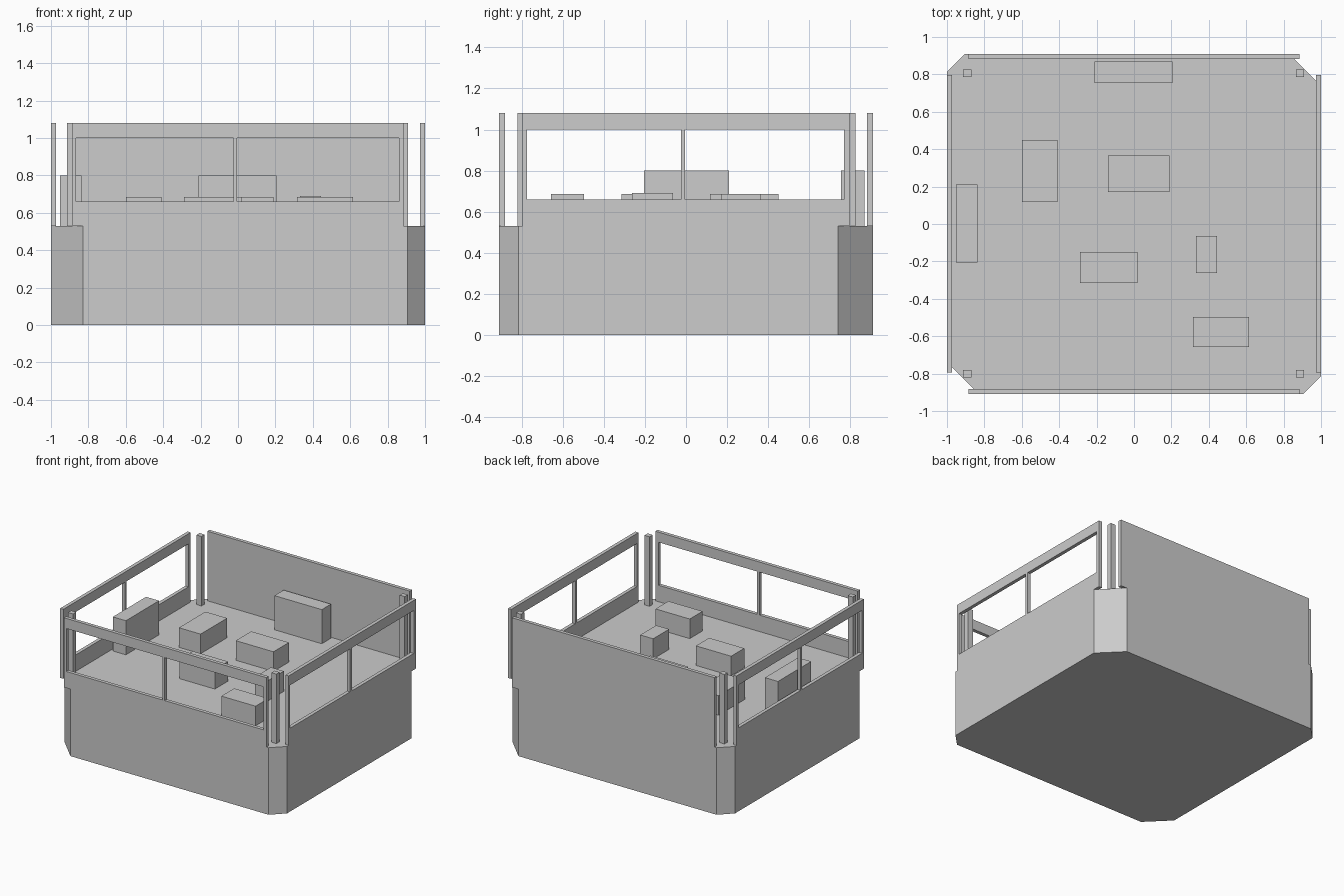
import bpy, bmesh
from math import pi

if "Cube" in bpy.data.objects:
    bpy.data.objects.remove(bpy.data.objects["Cube"])

grey = bpy.data.materials.new("light grey")
grey.use_nodes = True
grey.diffuse_color = (0.604, 0.604, 0.604, 1)
grey.node_tree.nodes["Principled BSDF"].inputs["Base Color"].default_value = grey.diffuse_color

FLOOR, TOP = 0.53, 1.08
SILL, HEADER = 0.66, 1.0
HALF_Y = 0.91


def add_object(name, mesh):
    mesh.materials.clear()
    mesh.materials.append(grey)
    obj = bpy.data.objects.new(name, mesh)
    bpy.context.collection.objects.link(obj)
    return obj


def prism(name, outline, z0, z1):
    """Extrude a flat outline from z0 up to z1."""
    bm = bmesh.new()
    face = bm.faces.new([bm.verts.new((x, y, z0)) for x, y in outline])
    up = bmesh.ops.extrude_face_region(bm, geom=[face])["geom"]
    verts = [v for v in up if isinstance(v, bmesh.types.BMVert)]
    bmesh.ops.translate(bm, verts=verts, vec=(0, 0, z1 - z0))
    bmesh.ops.recalc_face_normals(bm, faces=bm.faces)
    mesh = bpy.data.meshes.new(name)
    bm.to_mesh(mesh)
    bm.free()
    return add_object(name, mesh)


def rect(a0, a1, b0, b1):
    return [(a0, b0), (a1, b0), (a1, b1), (a0, b1)]


def wall(name, outline, holes, thickness, location, turn):
    """Upright panel with window openings, drawn along its length and height."""
    curve = bpy.data.curves.new(name, "CURVE")
    curve.dimensions = "2D"
    curve.fill_mode = "BOTH"
    curve.extrude = thickness / 2
    for loop in [outline] + holes:
        spline = curve.splines.new("POLY")
        spline.points.add(len(loop) - 1)
        for point, (u, v) in zip(spline.points, loop):
            point.co = (u, v, 0, 1)
        spline.use_cyclic_u = True
    helper = bpy.data.objects.new("helper", curve)
    bpy.context.collection.objects.link(helper)
    graph = bpy.context.evaluated_depsgraph_get()
    mesh = bpy.data.meshes.new_from_object(helper.evaluated_get(graph))
    bpy.data.objects.remove(helper)
    bm = bmesh.new()
    bm.from_mesh(mesh)
    bmesh.ops.remove_doubles(bm, verts=bm.verts, dist=0.0005)
    bmesh.ops.recalc_face_normals(bm, faces=bm.faces)
    for face in bm.faces:
        face.smooth = False
    bm.to_mesh(mesh)
    bm.free()
    obj = add_object(name, mesh)
    obj.location = location
    obj.rotation_euler = (pi / 2, 0, turn)


# Base block with two narrow and two wide corner cuts
base = []
for sx, sy, cut in ((-1, -1, 0.17), (1, -1, 0.095), (1, 1, 0.17), (-1, 1, 0.095)):
    pair = [(sx, sy * (HALF_Y - cut)), (sx * (1 - cut), sy * HALF_Y)]
    base += pair if sx * sy > 0 else pair[::-1]
prism("base", base, 0, FLOOR)

# Parapet walls: windowed front and sides, solid back
long_side = rect(-0.886, 0.886, FLOOR, TOP)
short_side = rect(-0.795, 0.797, FLOOR, TOP)
front_panes = [rect(-0.865, -0.025, SILL, HEADER), rect(-0.005, 0.86, SILL, HEADER)]
side_panes = [rect(-0.775, -0.025, SILL, HEADER), rect(-0.005, 0.77, SILL, HEADER)]
THICK = 0.028
wall("front_wall", long_side, front_panes, THICK, (0, -HALF_Y + THICK / 2, 0), 0)
wall("back_wall", long_side, [], THICK, (0, HALF_Y - THICK / 2, 0), 0)
for side, sx in (("left", 1), ("right", -1)):
    wall(side + "_wall", short_side, side_panes, THICK, (sx * (1 - THICK / 2), 0, 0), pi / 2)

# Corner posts
for side, x in (("left", 0.888), ("right", -0.892)):
    for end, y in (("front", -0.80), ("back", 0.805)):
        prism(f"{end}_{side}_post", rect(x - 0.022, x + 0.022, y - 0.02, y + 0.02), FLOOR, TOP)

# Tall cabinets against the walls and low boxes on the floor
boxes = {
    "back_cabinet": (-0.21, 0.205, 0.755, 0.87, 0.80),
    "right_cabinet": (-0.952, -0.838, -0.205, 0.21, 0.80),
    "right_box": (-0.60, -0.41, 0.118, 0.45, 0.685),
    "middle_box": (-0.14, 0.19, 0.172, 0.365, 0.685),
    "near_box": (-0.29, 0.018, -0.315, -0.15, 0.685),
    "small_box": (0.332, 0.445, -0.263, -0.063, 0.69),
    "front_box": (0.315, 0.615, -0.658, -0.497, 0.685),
}
for name, (x0, x1, y0, y1, height) in boxes.items():
    prism(name, rect(x0, x1, y0, y1), FLOOR, height)
